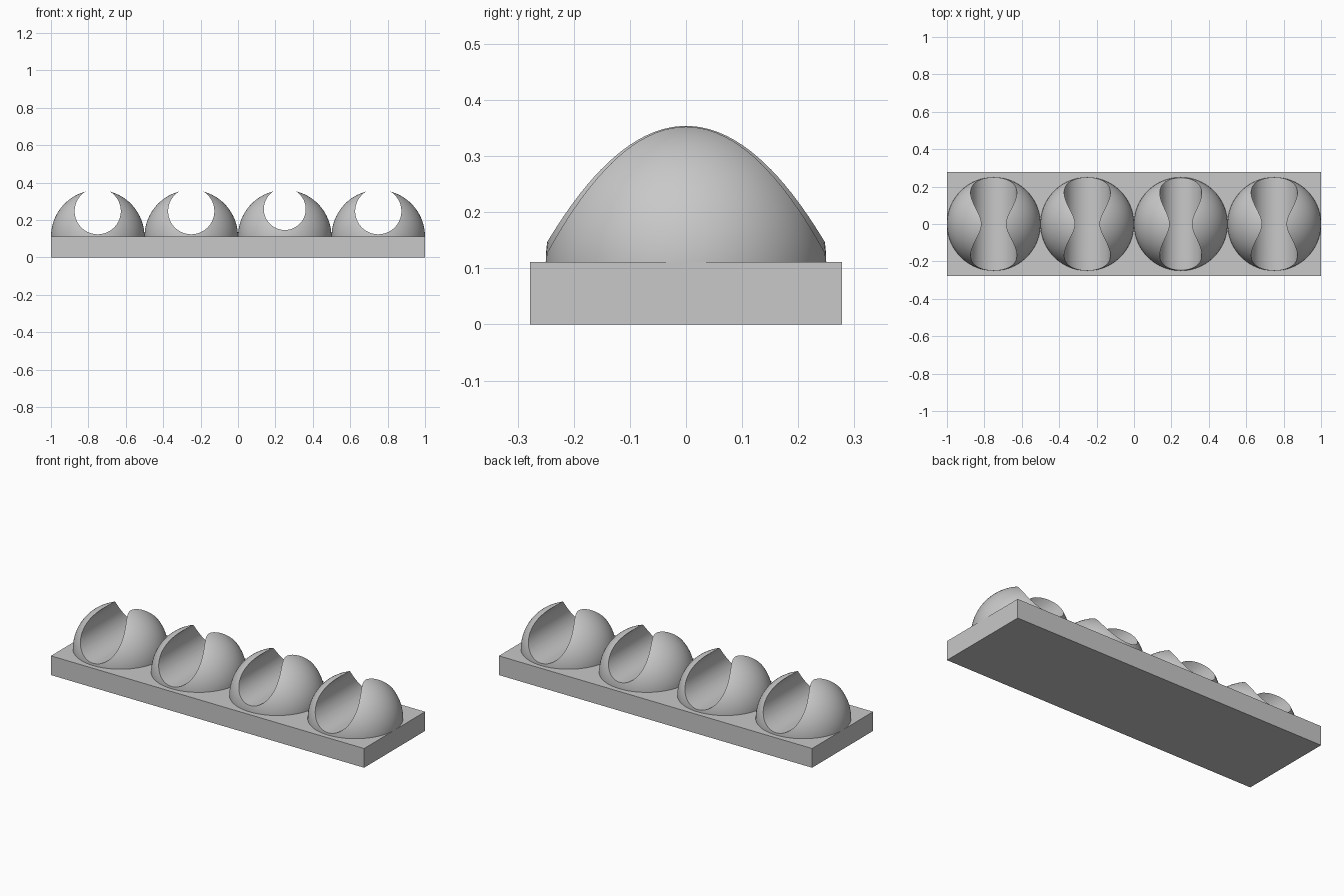
import bpy
import bmesh
from math import radians
from mathutils import Matrix

cube = bpy.data.objects.get("Cube")
if cube:
    bpy.data.objects.remove(cube, do_unlink=True)

BASE_TOP = 0.111
DOME_RADIUS = 0.25

grey = bpy.data.materials.new("plain grey")
grey.use_nodes = True
colour = (0.58, 0.58, 0.58, 1)
grey.diffuse_color = colour
grey.node_tree.nodes["Principled BSDF"].inputs["Base Color"].default_value = colour


def add_object(name, bm):
    mesh = bpy.data.meshes.new(name)
    bmesh.ops.recalc_face_normals(bm, faces=bm.faces)
    bm.to_mesh(mesh)
    bm.free()
    mesh.materials.append(grey)
    obj = bpy.data.objects.new(name, mesh)
    bpy.context.collection.objects.link(obj)
    return obj


def activate(obj):
    bpy.ops.object.select_all(action="DESELECT")
    obj.select_set(True)
    bpy.context.view_layer.objects.active = obj


def make_dome(name, x, groove_radius, groove_z):
    # Half ball, sunk a little into the base
    bm = bmesh.new()
    bmesh.ops.create_uvsphere(bm, u_segments=96, v_segments=48, radius=DOME_RADIUS)
    cut = bmesh.ops.bisect_plane(bm, geom=bm.verts[:] + bm.edges[:] + bm.faces[:],
                                 plane_co=(0, 0, -0.02), plane_no=(0, 0, 1),
                                 clear_inner=True)
    rim = [e for e in cut["geom_cut"] if isinstance(e, bmesh.types.BMEdge)]
    bmesh.ops.contextual_create(bm, geom=rim)
    dome = add_object(name, bm)
    dome.location = (x, 0, BASE_TOP)

    # Round groove running front to back
    bm = bmesh.new()
    bmesh.ops.create_cone(bm, cap_ends=True, segments=96, radius1=groove_radius,
                          radius2=groove_radius, depth=1,
                          matrix=Matrix.Rotation(radians(90), 4, "X"))
    cutter = add_object(name + "_groove_cutter", bm)
    cutter.location = (x, 0, groove_z)
    cutter.hide_render = True

    groove = dome.modifiers.new("groove", "BOOLEAN")
    groove.operation = "DIFFERENCE"
    groove.solver = "EXACT"
    groove.object = cutter
    activate(dome)
    bpy.ops.object.modifier_apply(modifier=groove.name)
    bpy.data.objects.remove(cutter, do_unlink=True)
    bpy.ops.object.shade_smooth_by_angle(angle=radians(30))


# Flat rectangular base
bm = bmesh.new()
bmesh.ops.create_cube(bm, size=1)
bmesh.ops.scale(bm, vec=(2, 0.556, BASE_TOP), verts=bm.verts)
bmesh.ops.translate(bm, vec=(0, 0, BASE_TOP / 2), verts=bm.verts)
add_object("base", bm)

# Row of grooved domes; the third has a slightly narrower groove
for i in range(4):
    radius, height = (0.112, 0.259) if i == 2 else (0.1235, 0.2475)
    make_dome(f"dome_{i + 1}", -0.75 + 0.5 * i, radius, height)
